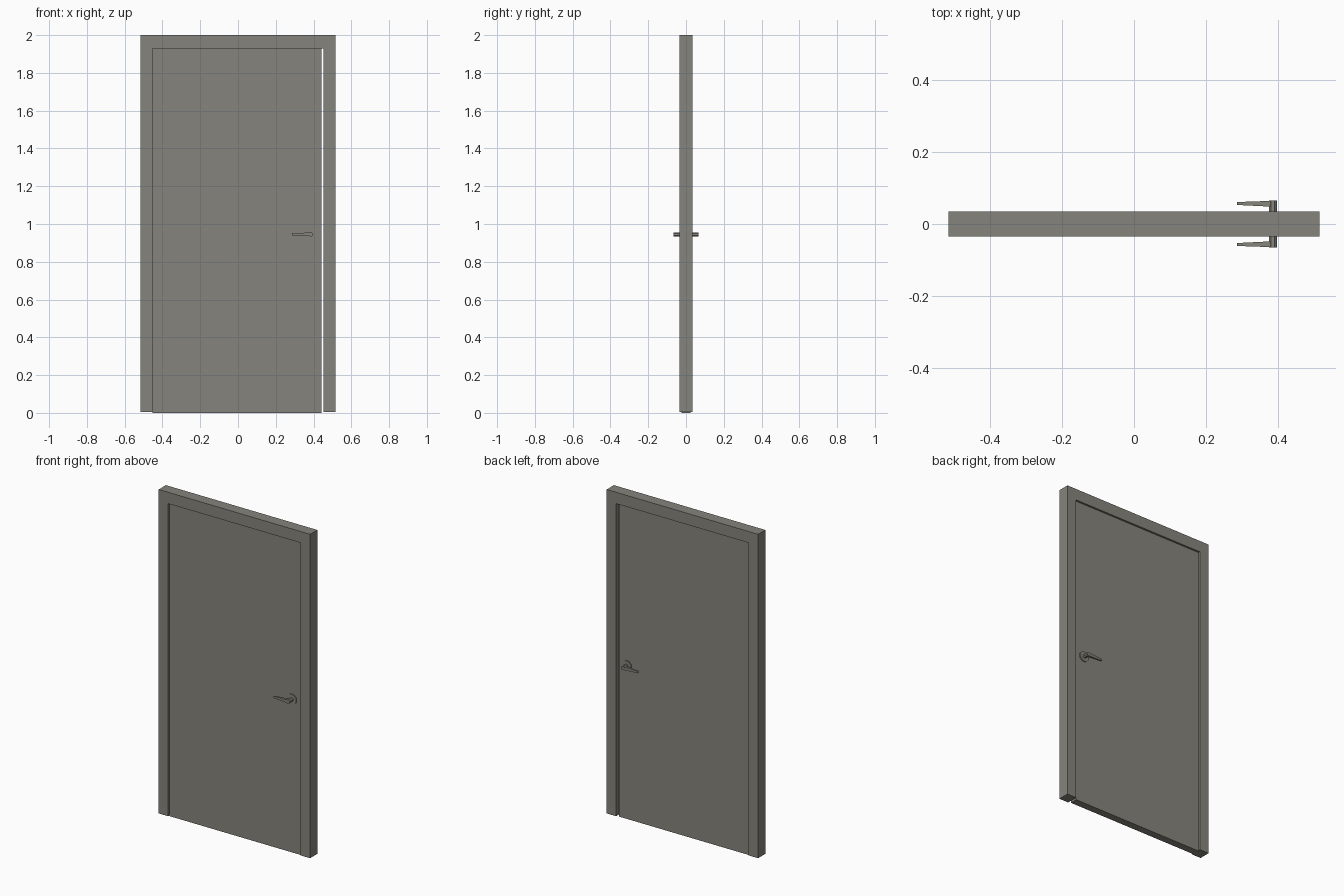
import bpy, bmesh, math

if "Cube" in bpy.data.objects:
    bpy.data.objects.remove(bpy.data.objects["Cube"])

mat = bpy.data.materials.new("warm grey")
mat.diffuse_color = (0.235, 0.23, 0.2, 1)
mat.use_nodes = True
mat.node_tree.nodes["Principled BSDF"].inputs["Base Color"].default_value = mat.diffuse_color


def finish(name, bm):
    bmesh.ops.recalc_face_normals(bm, faces=bm.faces)
    me = bpy.data.meshes.new(name)
    bm.to_mesh(me)
    bm.free()
    me.materials.append(mat)
    ob = bpy.data.objects.new(name, me)
    bpy.context.collection.objects.link(ob)
    return ob


def loft(name, a, b):
    """Closed solid between two matching rings of points."""
    bm = bmesh.new()
    ra = [bm.verts.new(p) for p in a]
    rb = [bm.verts.new(p) for p in b]
    bm.faces.new(ra)
    bm.faces.new(rb)
    n = len(ra)
    for i in range(n):
        j = (i + 1) % n
        bm.faces.new((ra[i], ra[j], rb[j], rb[i]))
    return finish(name, bm)


def prism(name, profile, y0, y1):
    """Extrude an xz profile along y."""
    return loft(name, [(x, y0, z) for x, z in profile],
                [(x, y1, z) for x, z in profile])


def ring(cx, cz, r, n):
    return [(cx + r * math.cos(math.tau * (i + 0.5) / n),
             cz + r * math.sin(math.tau * (i + 0.5) / n)) for i in range(n)]


# Frame: inverted U of jambs and lintel
W, IN, TOP, LOW = 0.516, 0.452, 1.93, 0.004
prism("door_frame", [(-W, LOW), (-W, 2), (W, 2), (W, LOW),
                     (IN, LOW), (IN, TOP), (-IN, TOP), (-IN, LOW)], -0.035, 0.035)

# Door leaf, recessed, with a narrow gap on the latch side
prism("door_leaf", [(-IN, 0), (0.442, 0), (0.442, TOP), (-IN, TOP)], -0.023, 0.023)

# Handles on both sides
HX, HZ = 0.386, 0.945
for s, side in ((-1, "front"), (1, "back")):
    prism(side + "_rosette", ring(HX, HZ, 0.033, 8), s * 0.022, s * 0.029)
    prism(side + "_handle_stem", ring(HX, HZ, 0.012, 8), s * 0.028, s * 0.065)

    # Lever tapers towards its free end
    def section(x, y0, y1, h):
        return [(x, s * y0, HZ - h), (x, s * y1, HZ - h),
                (x, s * y1, HZ + h), (x, s * y0, HZ + h)]
    loft(side + "_handle_lever", section(HX, 0.048, 0.0645, 0.010),
         section(0.286, 0.053, 0.061, 0.006))
